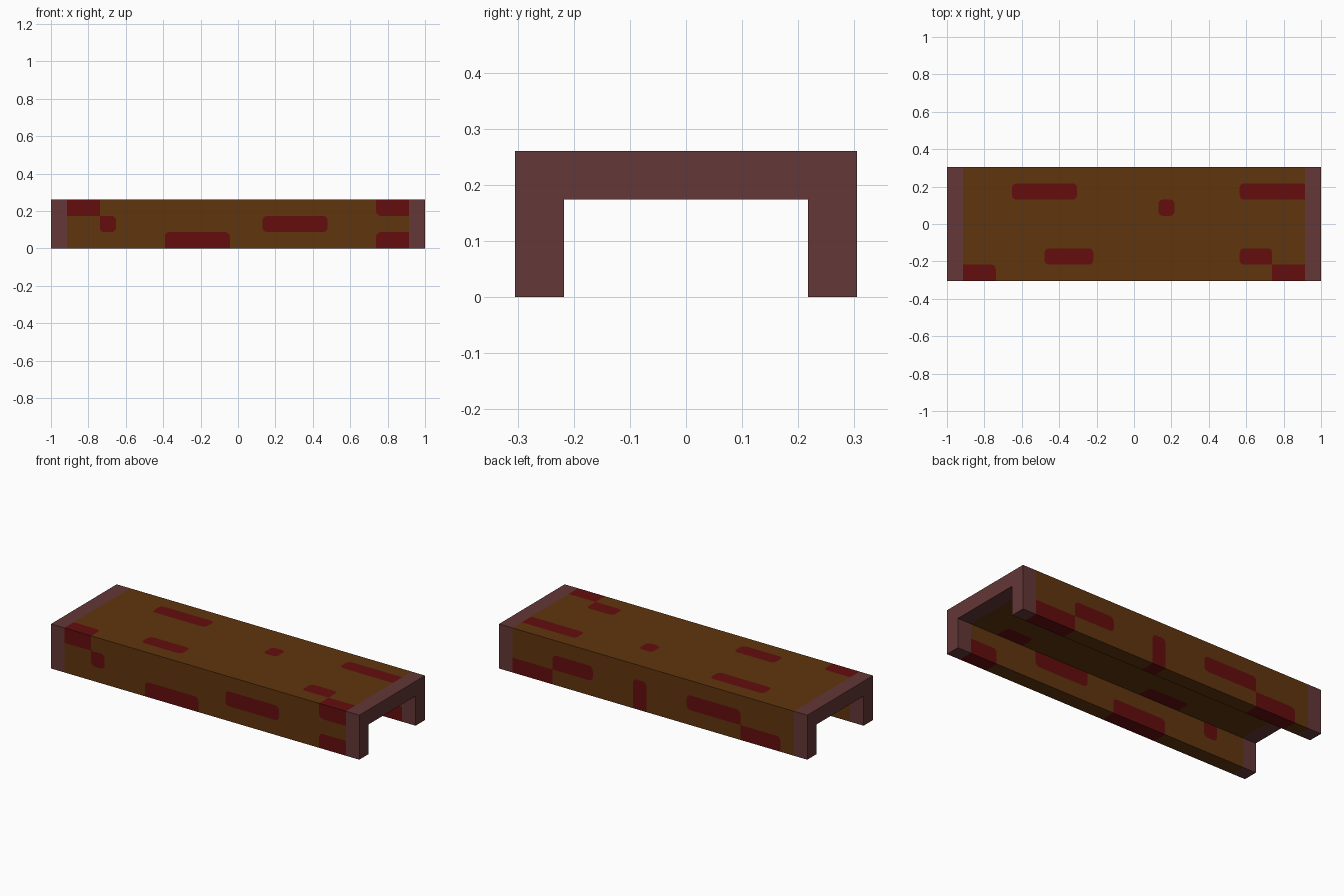
import bpy, bmesh, math
from mathutils import Vector

if "Cube" in bpy.data.objects:
    bpy.data.objects.remove(bpy.data.objects["Cube"], do_unlink=True)

U = 2 / 23            # one module: 23 long, 7 wide, 3 high
R = 0.27              # spot corner radius, in modules


def material(name, rgb):
    lin = [((c / 255 + 0.055) / 1.055) ** 2.4 for c in rgb] + [1]
    m = bpy.data.materials.new(name)
    m.use_nodes = True
    m.diffuse_color = lin
    bsdf = m.node_tree.nodes["Principled BSDF"]
    bsdf.inputs["Base Color"].default_value = lin
    bsdf.inputs["Roughness"].default_value = 0.9
    return m


brown = material("brown", (96, 53, 13))
red = material("dark red", (99, 13, 13))
maroon = material("dusty maroon", (99, 55, 55))

# Channel cross-section (y, z) in modules, walked with the solid on the right
PROFILE = [Vector(p) for p in
           [(0, 0), (0, 3), (7, 3), (7, 0), (6, 0), (6, 2), (1, 2), (1, 0)]]

# Red inlays that run through the wall: first x, last x, y, z in modules
INLAYS = [
    (1, 3, 0, 2), (20, 22, 0, 2), (3, 4, 0, 1), (13, 17, 0, 1),     # front wall
    (7, 11, 0, 0), (20, 22, 0, 0),
    (6, 9, 1, 2), (18, 20, 1, 2), (13, 14, 4, 2),                   # top
    (4, 8, 5, 2), (18, 22, 5, 2),
    (2, 5, 6, 0), (19, 22, 6, 0), (5, 9, 6, 1), (16, 19, 6, 1),     # back wall
    (12, 13, 6, 0), (12, 13, 6, 1),
]
SPOTS = {(i, y, z) for a, b, y, z in INLAYS for i in range(a, b)}


def place(x, p):
    return ((x - 11.5) * U, (p.x - 3.5) * U, p.y * U)


def finish(name, bm, mats):
    bmesh.ops.remove_doubles(bm, verts=bm.verts, dist=1e-5)
    me = bpy.data.meshes.new(name)
    bm.to_mesh(me)
    bm.free()
    for m in mats:
        me.materials.append(m)
    ob = bpy.data.objects.new(name, me)
    bpy.context.collection.objects.link(ob)
    return ob


# End frames: the cross-section extruded by one module
def end_frame(name, x):
    bm = bmesh.new()
    face = bm.faces.new([bm.verts.new(place(x, p)) for p in PROFILE])
    out = bmesh.ops.extrude_face_region(bm, geom=[face])
    verts = [g for g in out["geom"] if isinstance(g, bmesh.types.BMVert)]
    bmesh.ops.translate(bm, verts=verts, vec=(U, 0, 0))
    bmesh.ops.recalc_face_normals(bm, faces=bm.faces)
    finish(name, bm, [maroon])


end_frame("right_end_frame", 0)
end_frame("left_end_frame", 22)

# Channel body: module faces along each side, with rounded inlay corners
bm = bmesh.new()


def add_face(points, mat):
    bm.faces.new([bm.verts.new(p) for p in points]).material_index = mat


for start, end in zip(PROFILE, PROFILE[1:] + PROFILE[:1]):
    steps = round((end - start).length)
    d = (end - start) / steps
    inward = Vector((d.y, -d.x)) * 0.5

    def is_red(i, k):
        c = start + d * (k + 0.5) + inward
        return (i, math.floor(c.x), math.floor(c.y)) in SPOTS

    def at(x, t):
        return place(x, start + d * t)

    for k in range(steps):
        for i in range(1, 22):
            corners = [(i, k), (i + 1, k), (i + 1, k + 1), (i, k + 1)]
            if not is_red(i, k):
                add_face([at(*c) for c in corners], 0)
                continue
            outline = []
            for n, (cx, ct) in enumerate(corners):
                sx, st = (1 if cx > i else -1), (1 if ct > k else -1)
                inside = 1 <= i + sx <= 21 and 0 <= k + st < steps
                near = ((i + sx, k), (i, k + st), (i + sx, k + st))
                if not inside or any(is_red(*q) for q in near):
                    outline.append(at(cx, ct))
                    continue
                # quarter arc, plus the brown sliver left outside it
                mx, mt = cx - sx * R, ct - st * R
                a0 = math.radians(180 + 90 * n)
                arc = [at(mx + R * math.cos(a0 + s * math.pi / 6),
                          mt + R * math.sin(a0 + s * math.pi / 6))
                       for s in range(4)]
                outline += arc
                add_face([at(cx, ct)] + arc[::-1], 0)
            add_face(outline, 1)

finish("channel_body", bm, [brown, red])
